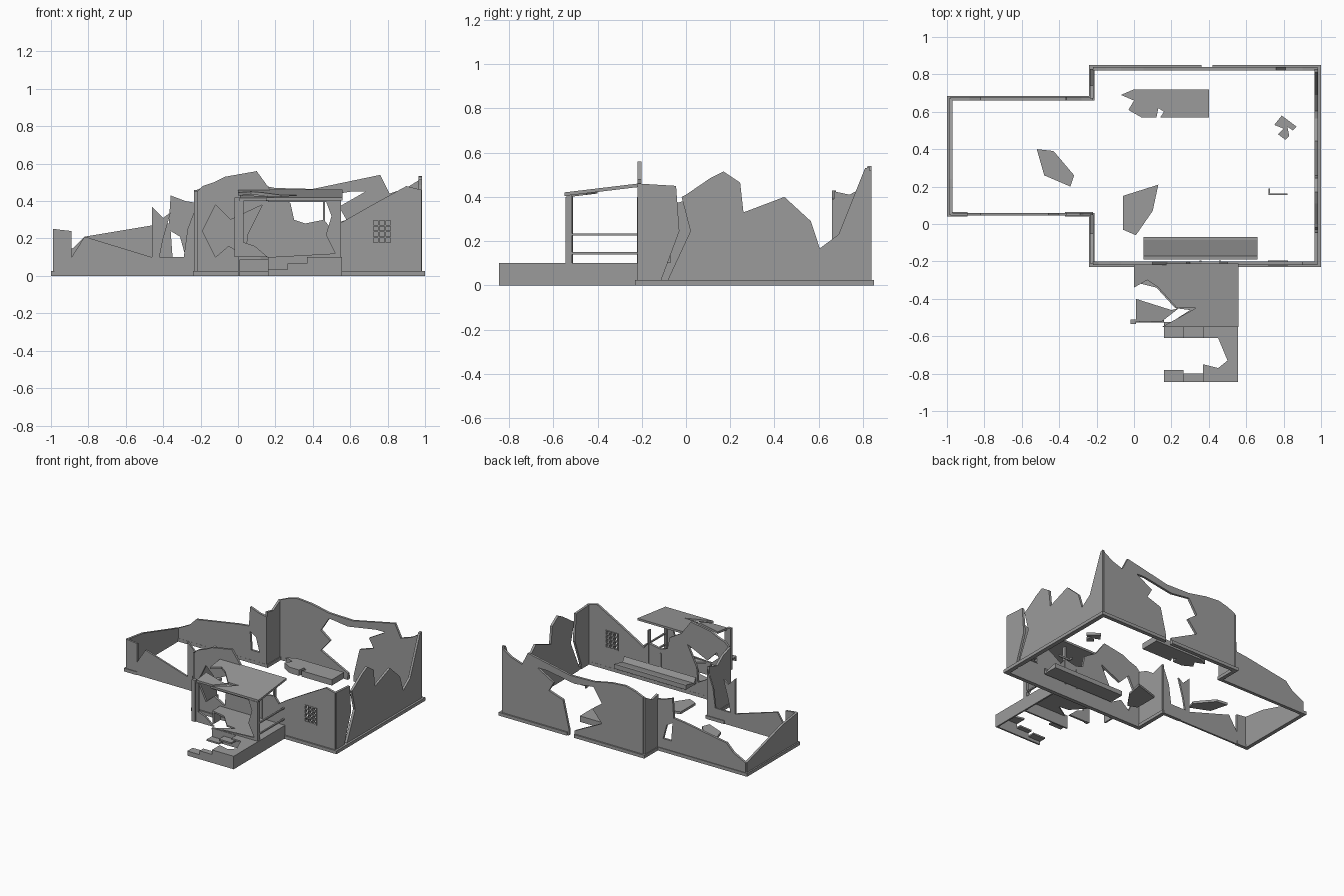
import bpy
from mathutils import Matrix

cube = bpy.data.objects.get("Cube")
if cube:
    bpy.data.objects.remove(cube, do_unlink=True)

grey = bpy.data.materials.new("weathered grey")
grey.use_nodes = True
grey.diffuse_color = (.33, .33, .33, 1)
grey.node_tree.nodes["Principled BSDF"].inputs["Base Color"].default_value = grey.diffuse_color

# Sheet orientations: outline (u, v) maps to (x, z), (y, z) or (x, y)
FRAMES = {
    "xz": Matrix(((1, 0, 0), (0, 0, -1), (0, 1, 0))),
    "yz": Matrix(((0, 0, 1), (1, 0, 0), (0, 1, 0))),
    "xy": Matrix.Identity(3),
}
NORMAL = {"xz": 1, "yz": 0, "xy": 2}


def add_object(name, mesh):
    mesh.materials.clear()
    mesh.materials.append(grey)
    obj = bpy.data.objects.new(name, mesh)
    bpy.context.scene.collection.objects.link(obj)
    return obj


def sheet(name, plane, position, outline, holes=(), thickness=.018, slope=0, pivot=0):
    """Flat sheet cut to a ragged outline, with optional holes."""
    curve = bpy.data.curves.new(name + " outline", "CURVE")
    curve.dimensions = "2D"
    curve.fill_mode = "BOTH"
    curve.extrude = thickness / 2
    for loop in (outline, *holes):
        spline = curve.splines.new("POLY")
        spline.points.add(len(loop) - 1)
        for point, (u, v) in zip(spline.points, loop):
            point.co = (u, v, 0, 1)
        spline.use_cyclic_u = True
    helper = bpy.data.objects.new(name + " helper", curve)
    bpy.context.scene.collection.objects.link(helper)
    bpy.context.view_layer.update()
    evaluated = helper.evaluated_get(bpy.context.evaluated_depsgraph_get())
    mesh = bpy.data.meshes.new_from_object(evaluated)
    bpy.data.objects.remove(helper, do_unlink=True)
    mesh.transform(FRAMES[plane].to_4x4())
    for vert in mesh.vertices:
        vert.co[NORMAL[plane]] += position
        vert.co.z += slope * (vert.co.y - pivot)
    for poly in mesh.polygons:
        poly.use_smooth = False
    return add_object(name, mesh)


def box(name, xs, ys, zs):
    """Axis-aligned block given by its ranges."""
    verts = [(x, y, z) for x in xs for y in ys for z in zs]
    faces = [(0, 1, 3, 2), (4, 6, 7, 5), (0, 4, 5, 1), (2, 3, 7, 6), (0, 2, 6, 4), (1, 5, 7, 3)]
    mesh = bpy.data.meshes.new(name)
    mesh.from_pydata(verts, [], faces)
    return add_object(name, mesh)


def rect(left, right, low, high):
    return [(left, low), (right, low), (right, high), (left, high)]


# Plinth strips around the footprint, broken where the walls have fallen
base = (0, .025)
for name, xs, ys in [
    ("plinth_front", (-.24, 1), (-.23, -.2)),
    ("plinth_right", (.97, 1), (-.23, .85)),
    ("plinth_back_a", (-.24, .36), (.82, .85)),
    ("plinth_back_b", (.42, 1), (.82, .85)),
    ("plinth_inner_front", (-.24, -.21), (-.23, .06)),
    ("plinth_inner_back", (-.24, -.21), (.66, .85)),
    ("plinth_wing_back", (-1, -.22), (.66, .685)),
    ("plinth_wing_left", (-1, -.975), (.04, .685)),
    ("plinth_wing_front_a", (-1, -.89), (.04, .065)),
    ("plinth_wing_front_b", (-.37, -.22), (.04, .065)),
]:
    box(name, xs, ys, base)

# Main block: front wall with a broken star hole, door gap and window
window = rect(.72, .82, .175, .3)
star = [(-.19, .24), (-.12, .38), (-.04, .3), (.13, .38), (.05, .22),
        (.04, .11), (-.05, .16), (-.12, .1)]
sheet("front_wall", "xz", -.21,
      [(-.22, 0), (.98, 0), (.98, .46), (.9, .48), (.7, .37), (.56, .29),
       (.5, .25), (.46, .3), (.36, .28), (.3, .3), (.28, .39), (.18, .45),
       (.1, .56), (-.07, .53), (-.13, .5), (-.19, .48), (-.22, .45)],
      [star, window])

# Window frame and bars
for i in range(4):
    x = .72 + .1 * i / 3
    box("window_upright", (x - .004, x + .004), (-.222, -.195), (.172, .303))
for i in range(5):
    z = .175 + .125 * i / 4
    box("window_crossbar", (.716, .824), (-.222, -.195), (z - .004, z + .004))

# Back wall in one sheet, with a large hole reaching the ground
sheet("back_wall", "xz", .83,
      [(-.22, 0), (.36, 0), (.36, .05), (.13, .165), (.21, .26), (.13, .32),
       (.2, .43), (.36, .41), (.6, .45), (.68, .45), (.54, .37), (.58, .3),
       (.46, .26), (.41, .05), (.41, 0), (.98, 0), (.98, .52), (.9, .47),
       (.81, .44), (.76, .54), (.4, .465), (.2, .47), (.05, .5), (-.07, .51),
       (-.15, .49), (-.22, .46)])

# Right wall in two pieces, split by a crack
sheet("right_wall_front", "yz", .975,
      [(-.21, 0), (-.11, 0), (-.11, .03), (-.03, .245), (-.045, .45), (-.21, .46)])
sheet("right_wall_back", "yz", .975,
      [(-.08, 0), (.83, 0), (.83, .535), (.81, .53), (.69, .23), (.605, .167),
       (.565, .29), (.445, .4), (.26, .33), (.245, .465), (.17, .515),
       (.11, .485), (0, .41), (-.02, .4), (.02, .245), (-.08, .03)])

# Short walls between the main block and the wing
sheet("inner_wall_front", "yz", -.225,
      [(-.21, 0), (.05, 0), (.05, .4), (-.05, .37), (-.12, .42), (-.21, .45)])
sheet("inner_wall_back", "yz", -.225,
      [(.67, 0), (.83, 0), (.83, .46), (.74, .41), (.67, .425)])

# Wing walls
sheet("wing_back_wall", "xz", .67,
      [(-.98, 0), (-.22, 0), (-.22, .39), (-.28, .4), (-.36, .43), (-.37, .28),
       (-.46, .27), (-.82, .21), (-.88, .15), (-.98, .1)],
      [[(-.35, .1), (-.36, .24), (-.31, .21), (-.28, .1)]])
sheet("wing_left_wall", "yz", -.98,
      [(.05, 0), (.67, 0), (.67, .1), (.24, .225), (.05, .25)])
sheet("wing_front_wall", "xz", .052,
      [(-.98, 0), (-.22, 0), (-.22, .38), (-.27, .25), (-.29, .1), (-.42, .1),
       (-.4, .2), (-.36, .34), (-.4, .31), (-.46, .37), (-.46, .1), (-.82, .21),
       (-.89, .1), (-.89, .24), (-.98, .25)], thickness=.014)

# Porch deck with skirts
sheet("porch_deck", "xy", .094,
      [(0, -.22), (.555, -.22), (.555, -.55), (.16, -.55), (.3, -.46),
       (.22, -.45), (.12, -.34), (0, -.31)], thickness=.012)
box("porch_skirt_right", (.543, .555), (-.84, -.22), (0, .1))
box("porch_skirt_left", (0, .012), (-.31, -.22), (0, .1))

# Porch front panel remnant, posts and side rails
sheet("porch_front_panel", "xz", -.54,
      [(.16, 0), (.55, 0), (.55, .4), (.47, .4), (.5, .32), (.47, .22), (.52, .12), (.16, .1)],
      thickness=.012)
sheet("porch_left_panel", "xz", -.52,
      [(0, .1), (.16, .1), (.09, .16), (.03, .18), (.03, .4), (0, .4)], thickness=.015)
box("porch_post_right", (.53, .55), (-.54, -.515), (.1, .42))
box("porch_post_left", (-.02, .01), (-.535, -.51), (.1, .42))
for z in (.145, .23):
    box("porch_side_rail", (.538, .55), (-.53, -.22), (z - .005, z + .005))
for x, top in ((.355, .25), (.46, .4)):
    box("door_jamb", (x - .006, x + .006), (-.222, -.195), (.1, top))

# Porch roof, sloping down to the front, with a torn left part
pitch = dict(slope=.12, pivot=-.22, thickness=.016)
sheet("porch_roof", "xy", .452,
      [(0, -.21), (.56, -.21), (.56, -.55), (.15, -.55), (.24, -.5), (.33, -.45),
       (.23, -.45), (.13, -.34), (.07, -.3), (0, -.34)], **pitch)
sheet("porch_roof_scrap", "xy", .445,
      [(.01, -.4), (.2, -.46), (.24, -.45), (.15, -.52), (.01, -.52)], **pitch)
box("porch_beam", (.16, .55), (-.54, -.525), (.395, .412))

# Side stairs, broken through the middle
for low, high, top, edge in ((.16, .265, .035, -.78), (.265, .37, .065, -.8)):
    box("step_front_strip", (low, high), (-.84, edge), (top - .012, top))
    box("step_back_strip", (low, high), (-.61, -.55), (top - .012, top))
    box("step_skirt", (low, high), (-.845, -.833), (0, top))
sheet("top_landing", "xy", .094,
      [(.37, -.84), (.55, -.84), (.55, -.55), (.37, -.55), (.37, -.61),
       (.45, -.61), (.5, -.73), (.45, -.77), (.37, -.75)], thickness=.012)
box("landing_skirt", (.37, .555), (-.845, -.833), (0, .1))

# Long trough behind the front wall
sheet("trough", "yz", .355,
      [(-.19, .1), (-.07, .1), (-.07, .135), (-.085, .135), (-.17, .112), (-.19, .15)],
      thickness=.61)

# Broken counter near the back wall
sheet("broken_counter", "xy", .085,
      [(.4, .57), (.4, .72), (0, .72), (-.07, .69), (0, .66), (-.03, .61),
       (.04, .57), (.12, .57), (.13, .62), (.16, .6), (.14, .57)], thickness=.045)

# Fallen wall fragments and small debris
sheet("fragment_a", "xy", .035, [(-.06, -.03), (.01, -.06), (.1, .07), (.13, .21), (-.06, .15)])
sheet("fragment_b", "xy", .035,
      [(-.52, .4), (-.48, .26), (-.34, .2), (-.32, .26), (-.43, .39)])
sheet("rubble", "xy", .035,
      [(.75, .53), (.79, .58), (.87, .52), (.85, .5), (.82, .52), (.83, .47),
       (.81, .45), (.77, .48), (.8, .51)])
box("splinter_long", (.72, .82), (.155, .162), (.03, .045))
box("splinter_short", (.72, .727), (.155, .19), (.03, .045))
